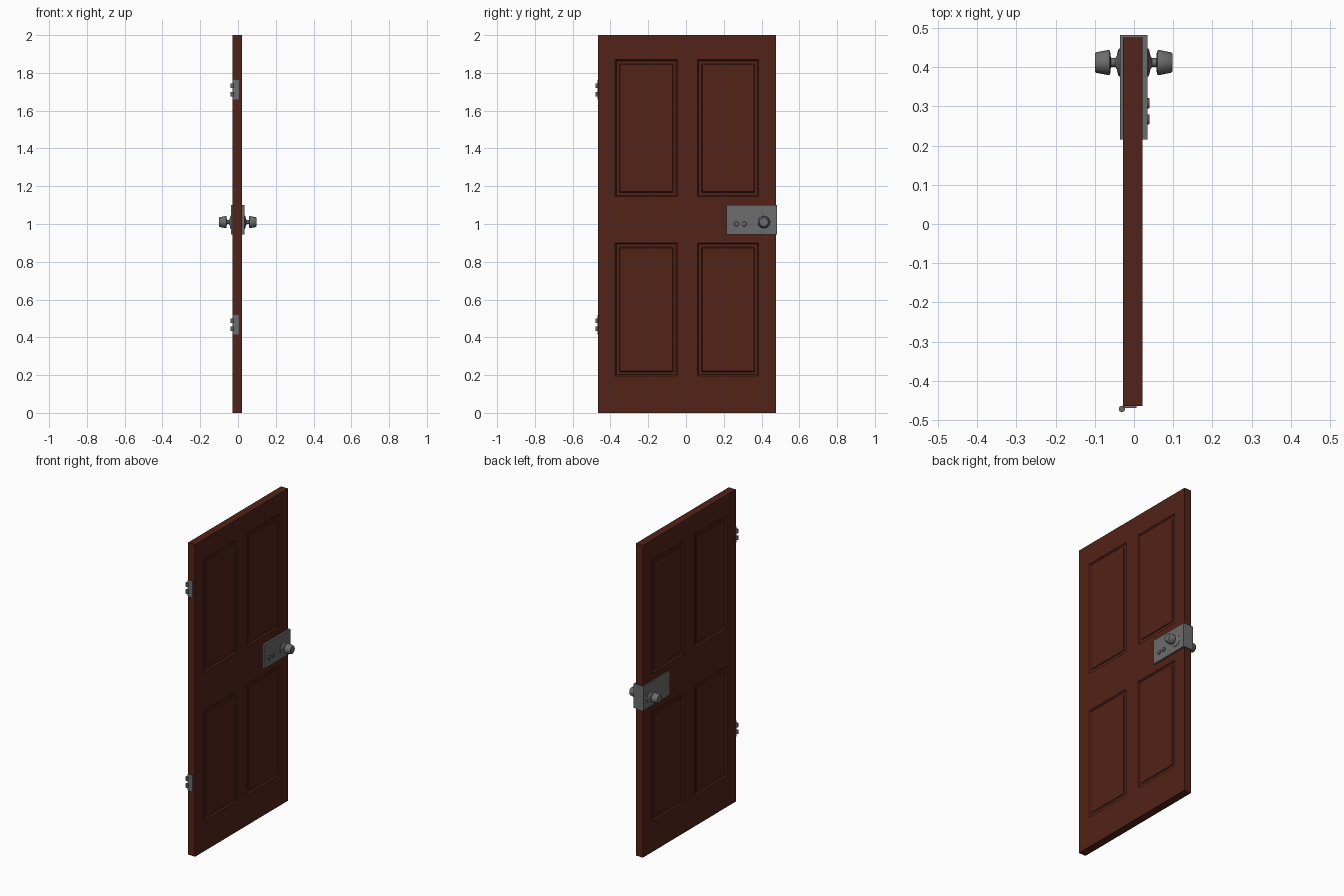
import bpy, bmesh
from math import cos, sin, pi, radians

if "Cube" in bpy.data.objects:
    bpy.data.objects.remove(bpy.data.objects["Cube"])


def material(name, rgb):
    m = bpy.data.materials.new(name)
    m.diffuse_color = (*rgb, 1)
    m.use_nodes = True
    m.node_tree.nodes["Principled BSDF"].inputs["Base Color"].default_value = m.diffuse_color
    return m


WOOD = material("dark_wood", (0.085, 0.016, 0.009))
METAL = material("dull_metal", (0.15, 0.15, 0.15))


def finish(name, bm, mat, smooth=False):
    bmesh.ops.recalc_face_normals(bm, faces=bm.faces)
    me = bpy.data.meshes.new(name)
    bm.to_mesh(me)
    bm.free()
    me.materials.append(mat)
    ob = bpy.data.objects.new(name, me)
    bpy.context.collection.objects.link(ob)
    if smooth:
        bpy.ops.object.select_all(action='DESELECT')
        ob.select_set(True)
        bpy.context.view_layer.objects.active = ob
        bpy.ops.object.shade_smooth_by_angle(angle=radians(35))
    return ob


def box(name, lo, hi, mat):
    bm = bmesh.new()
    bmesh.ops.create_cube(bm, size=1)
    for v in bm.verts:
        v.co = [(a + b) / 2 + c * (b - a) for a, b, c in zip(lo, hi, v.co)]
    return finish(name, bm, mat)


def lathe(name, profile, place, mat, n=24):
    """Revolve (radius, height) points; place maps (u, v, height) to xyz."""
    bm = bmesh.new()
    rings = [[bm.verts.new(place(r * cos(2 * pi * i / n), r * sin(2 * pi * i / n), h))
              for i in range(n)] for r, h in profile]
    for a, b in zip(rings, rings[1:]):
        for i in range(n):
            j = (i + 1) % n
            bm.faces.new((a[i], a[j], b[j], b[i]))
    bm.faces.new(rings[0])
    bm.faces.new(rings[-1])
    return finish(name, bm, mat, True)


# door slab: a grid on each face, with four sunk and fielded panels
YS = [-0.465, -0.375, -0.045, 0.06, 0.385, 0.476]
ZS = [0, 0.195, 0.9, 1.145, 1.87, 2]
X0, X1 = -0.028, 0.022
bm = bmesh.new()
panels = []
for x in (X0, X1):
    g = [[bm.verts.new((x, y, z)) for z in ZS] for y in YS]
    for i in range(5):
        for j in range(5):
            q = [g[i][j], g[i + 1][j], g[i + 1][j + 1], g[i][j + 1]]
            f = bm.faces.new(q if x > 0 else q[::-1])
            if i in (1, 3) and j in (1, 3):
                panels.append(f)
rim = [e for e in bm.edges if e.is_boundary]
bmesh.ops.bridge_loops(bm, edges=rim)
bm.normal_update()
for width, depth in ((0.01, -0.008), (0.022, 0.0), (0.005, 0.004)):
    bmesh.ops.inset_individual(bm, faces=panels, thickness=width, depth=depth)
finish("door_slab", bm, WOOD)

# lock plate wrapped around the free edge
box("lock_plate", (-0.036, 0.215, 0.945), (0.034, 0.482, 1.1), METAL)

# knobs on both sides
KNOB = [(0.036, 0), (0.036, 0.003), (0.03, 0.006), (0.017, 0.009), (0.011, 0.013),
        (0.011, 0.024), (0.024, 0.025), (0.031, 0.027), (0.032, 0.031),
        (0.026, 0.062), (0.023, 0.065)]
for side, s, x in (("inner", -1, -0.035), ("outer", 1, 0.033)):
    lathe(side + "_knob", KNOB,
          lambda u, v, h: (x + s * h, 0.412 + u, 1.01 + v), METAL)

# two lock buttons
for k, y in enumerate((0.267, 0.308)):
    lathe(f"lock_button_{k + 1}", [(0.013, 0), (0.013, 0.005), (0.011, 0.007)],
          lambda u, v, h: (0.033 + h, y + u, 1.0 + v), METAL, 16)

# hinges on the other edge: a leaf and two knuckles each
for name, z in (("lower", 0.467), ("upper", 1.71)):
    box(name + "_hinge_leaf", (X0, -0.469, z - 0.052), (0.006, -0.463, z + 0.052), METAL)
    for k, dz in enumerate((-0.022, 0.022)):
        lathe(f"{name}_hinge_knuckle_{k + 1}", [(0.008, -0.012), (0.008, 0.012)],
              lambda u, v, h: (-0.031 + u, -0.472 + v, z + dz + h), METAL, 16)
